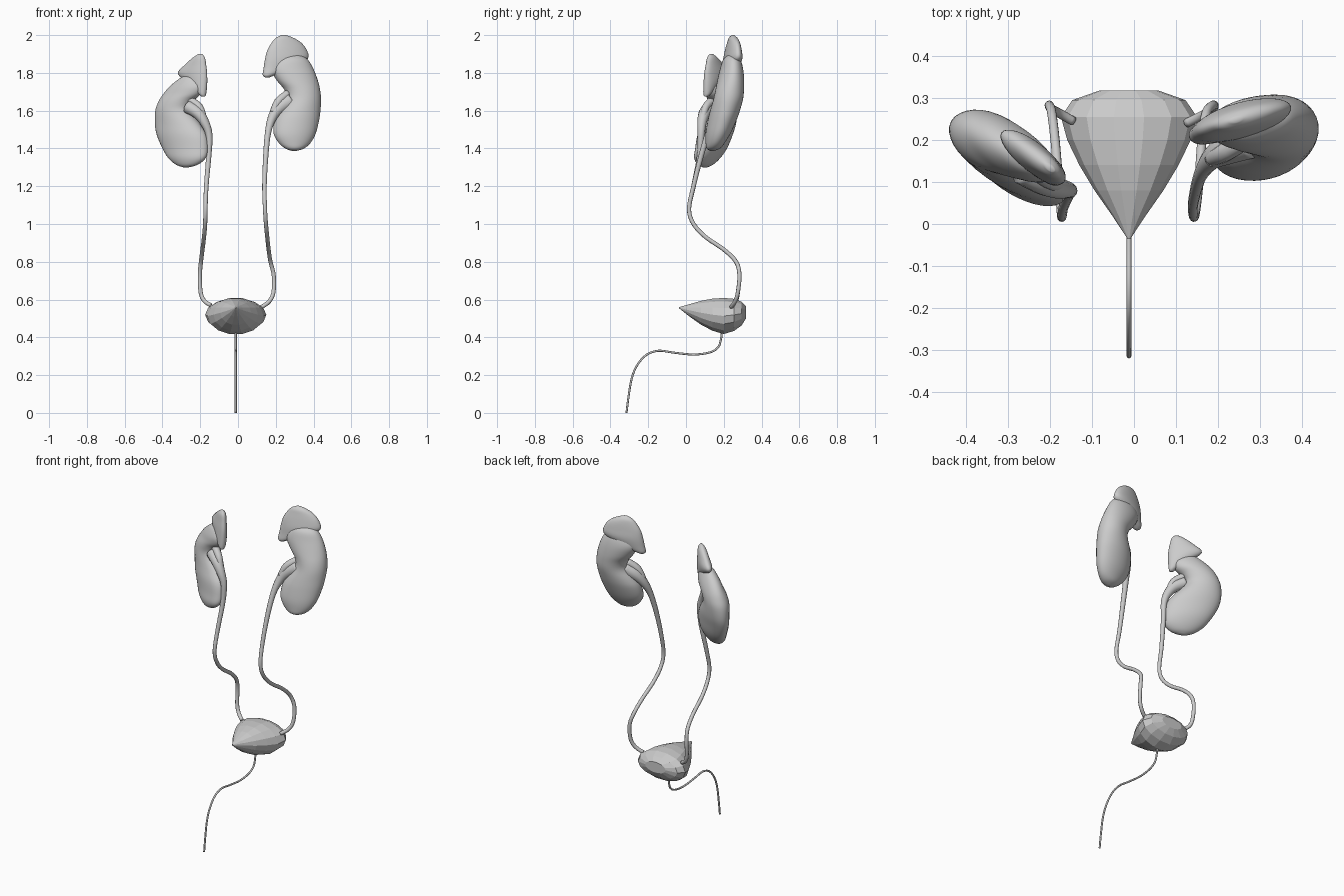
import bpy, bmesh, math
from mathutils import Vector


def smooth_rows(rows, steps):
    """Catmull-Rom interpolation through rows of numbers."""
    out = []
    n = len(rows)
    for i in range(n - 1):
        p = [rows[max(i - 1, 0)], rows[i], rows[i + 1], rows[min(i + 2, n - 1)]]
        for s in range(steps):
            t = s / steps
            out.append([0.5 * (2 * b + (c - a) * t + (2 * a - 5 * b + 4 * c - d) * t * t
                               + (3 * b - a - 3 * c + d) * t ** 3) for a, b, c, d in zip(*p)])
    out.append(list(rows[-1]))
    return out


def skin(name, rings, smooth=True):
    """Join closed rings of points into a capped body."""
    bm = bmesh.new()
    vr = [[bm.verts.new(p) for p in r] for r in rings]
    n = len(vr[0])
    for a, b in zip(vr, vr[1:]):
        for i in range(n):
            j = (i + 1) % n
            bm.faces.new((a[i], a[j], b[j], b[i]))
    bm.faces.new(vr[0][::-1])
    bm.faces.new(vr[-1])
    bmesh.ops.recalc_face_normals(bm, faces=bm.faces)
    me = bpy.data.meshes.new(name)
    bm.to_mesh(me)
    bm.free()
    for f in me.polygons:
        f.use_smooth = smooth
    ob = bpy.data.objects.new(name, me)
    bpy.context.collection.objects.link(ob)
    return ob


def organ(name, slices, angle, xref, sides=32):
    """Slices: z, x min, x max, y at xref, half thickness; each turned about z."""
    c, s = math.cos(math.radians(angle)), math.sin(math.radians(angle))
    rings = []
    for z, x0, x1, y, t in smooth_rows(slices, 4):
        xc, h = (x0 + x1) / 2, abs(x1 - x0) / 2
        a = math.sqrt(max(h * h - (t * s) ** 2, 0.3 * h * h)) / c
        yc = y + (xc - xref) * s / c
        ring = []
        for k in range(sides):
            w = 2 * math.pi * k / sides
            u, v = a * math.cos(w), t * math.sin(w)
            ring.append((xc + u * c - v * s, yc + u * s + v * c, z))
        rings.append(ring)
    return skin(name, rings)


def tube(name, pts, sides=12):
    """Points: x, y, z, radius."""
    rows = smooth_rows(pts, 4)
    P = [Vector(r[:3]) for r in rows]
    rings, side = [], Vector((1, 0, 0))
    for i, r in enumerate(rows):
        d = (P[min(i + 1, len(P) - 1)] - P[max(i - 1, 0)]).normalized()
        side = (side - d * side.dot(d)).normalized()
        up = d.cross(side)
        rings.append([P[i] + r[3] * (side * math.cos(w) + up * math.sin(w))
                      for w in (2 * math.pi * k / sides for k in range(sides))])
    return skin(name, rings)


# kidneys
organ("kidney_high", [
    (1.387, .285, .31, .14, .01), (1.40, .25, .35, .145, .035),
    (1.43, .215, .385, .155, .05), (1.48, .188, .412, .17, .065),
    (1.55, .192, .43, .19, .075), (1.60, .215, .437, .203, .078),
    (1.66, .252, .44, .217, .078), (1.71, .245, .435, .226, .075),
    (1.76, .205, .423, .235, .07), (1.82, .175, .40, .243, .06),
    (1.87, .20, .37, .245, .045), (1.895, .25, .33, .245, .02)], 8, .3)
organ("kidney_low", [
    (1.30, -.29, -.26, .115, .01), (1.315, -.33, -.21, .12, .03),
    (1.35, -.37, -.17, .13, .048), (1.40, -.40, -.158, .145, .058),
    (1.47, -.43, -.165, .155, .065), (1.53, -.44, -.20, .165, .067),
    (1.60, -.438, -.25, .17, .067), (1.65, -.42, -.235, .175, .065),
    (1.69, -.395, -.195, .18, .058), (1.73, -.36, -.185, .18, .048),
    (1.77, -.31, -.215, .18, .03), (1.785, -.28, -.24, .18, .01)], -30, -.3)

# adrenal caps
organ("adrenal_high", [
    (1.775, .145, .165, .235, .008), (1.79, .131, .20, .238, .025),
    (1.83, .136, .30, .243, .036), (1.875, .143, .37, .246, .042),
    (1.92, .155, .365, .248, .036), (1.96, .178, .335, .25, .028),
    (1.985, .20, .295, .25, .02), (2.0, .23, .255, .25, .006)], 15, .25)
organ("adrenal_low", [
    (1.675, -.195, -.175, .15, .008), (1.69, -.21, -.168, .152, .02),
    (1.74, -.26, -.163, .157, .03), (1.795, -.318, -.163, .16, .034),
    (1.84, -.285, -.168, .163, .028), (1.88, -.24, -.175, .165, .02),
    (1.90, -.21, -.19, .165, .006)], -38, -.24)

# ureters with funnel-shaped pelvis at the top
lower = [(1.08, .016), (1.0, .04), (.93, .105), (.865, .20), (.80, .265), (.73, .283), (.64, .275)]
tube("ureter_high", [
    (.275, .20, 1.65, .045), (.225, .18, 1.62, .038), (.185, .155, 1.57, .026),
    (.16, .12, 1.49, .017), (.147, .08, 1.36, .014), (.14, .04, 1.2, .012)]
    + [(x, y, z, .011) for x, (z, y) in zip((.143, .148, .155, .162, .172, .189, .188), lower)]
    + [(.165, .26, .59, .011), (.125, .24, .56, .011)])
tube("ureter_low", [
    (-.265, .13, 1.62, .036), (-.215, .10, 1.59, .032), (-.178, .085, 1.54, .025),
    (-.153, .08, 1.47, .018), (-.155, .072, 1.36, .014), (-.168, .04, 1.2, .012)]
    + [(x, y, z, .011) for x, (z, y) in zip((-.172, -.174, -.18, -.188, -.196, -.202, -.198), lower)]
    + [(-.18, .265, .595, .011), (-.145, .245, .57, .011)])

# upper branches of the pelvis
tube("calyx_high", [(.185, .155, 1.59, .018), (.215, .17, 1.65, .022), (.265, .20, 1.69, .022)])
tube("calyx_low", [(-.18, .09, 1.56, .016), (-.205, .105, 1.62, .02), (-.255, .14, 1.655, .022)])

# faceted bladder, rings from pointed front to rounded back
rings = []
for y, w, z0, z1 in [(-.036, .003, .553, .56), (.02, .04, .508, .577), (.08, .082, .465, .595),
                     (.14, .118, .433, .607), (.20, .147, .415, .611), (.255, .162, .432, .606),
                     (.295, .135, .462, .59), (.318, .07, .50, .565)]:
    zc, h = (z0 + z1) / 2, (z1 - z0) / 2
    rings.append([(-.012 + w * math.cos(k * math.pi / 7), y, zc + h * math.sin(k * math.pi / 7))
                  for k in range(14)])
skin("bladder", rings, smooth=False)

# urethra
tube("urethra", [(-.012, y, z, .0055) for y, z in [
    (.19, .43), (.185, .39), (.17, .347), (.125, .32), (.04, .309), (-.065, .319), (-.145, .329),
    (-.21, .307), (-.26, .25), (-.288, .18), (-.305, .08), (-.315, 0)]], 8)
